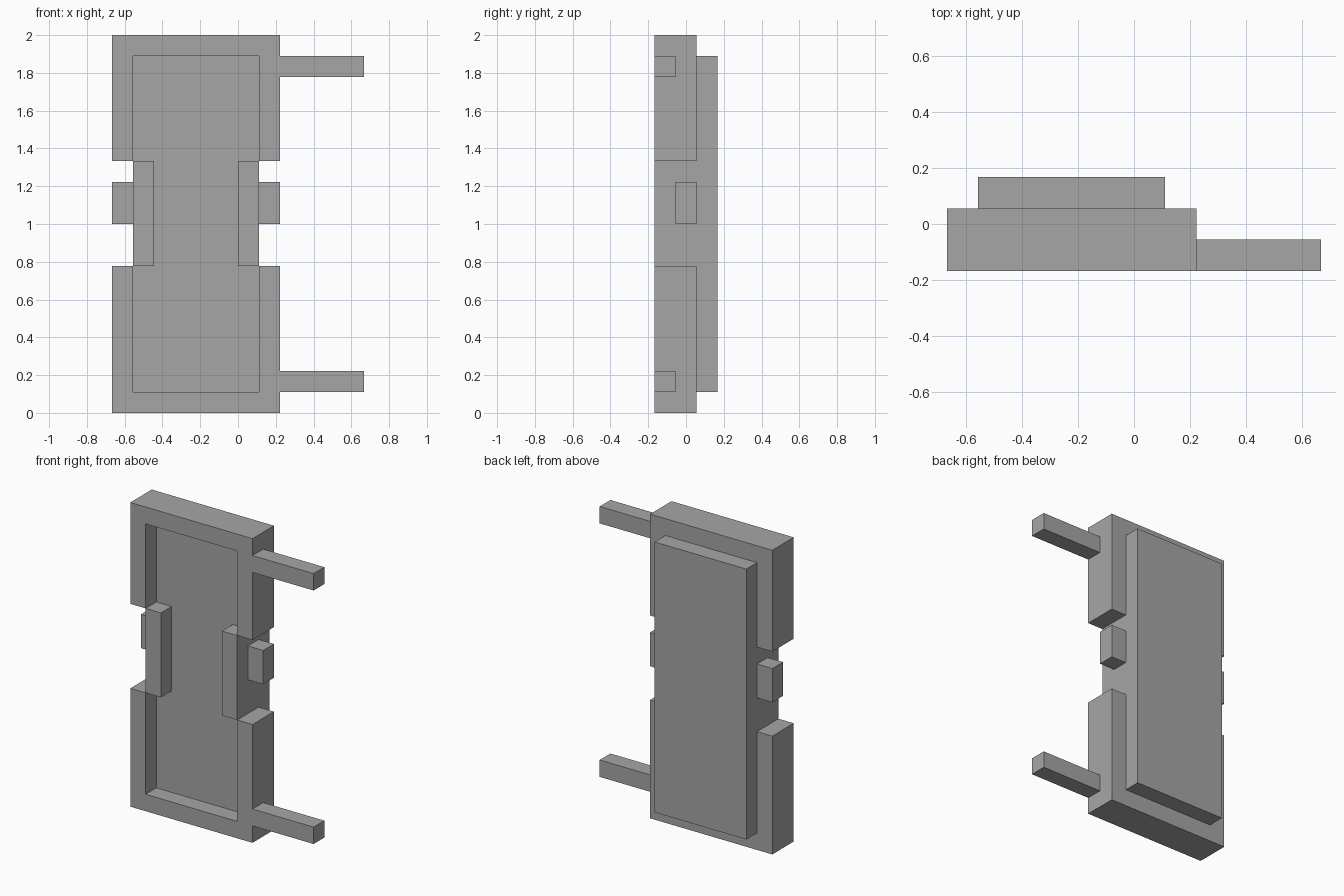
import bpy
import bmesh
from mathutils import Vector

U = 1 / 9                          # grid module of the whole model
ORIGIN = Vector((6, 1.5, 0))       # module offset that centres the model

if "Cube" in bpy.data.objects:
    bpy.data.objects.remove(bpy.data.objects["Cube"], do_unlink=True)

grey = bpy.data.materials.new("plain grey")
grey.use_nodes = True
colour = (0.38, 0.38, 0.38, 1)
grey.diffuse_color = colour
grey.node_tree.nodes["Principled BSDF"].inputs["Base Color"].default_value = colour


def prism(name, profile, y0, y1):
    """Extrude an x-z profile from y0 to y1, all in modules."""
    bm = bmesh.new()
    face = bm.faces.new([bm.verts.new((Vector((x, y0, z)) - ORIGIN) * U) for x, z in profile])
    side = bmesh.ops.extrude_face_region(bm, geom=[face])["geom"]
    verts = [v for v in side if isinstance(v, bmesh.types.BMVert)]
    bmesh.ops.translate(bm, verts=verts, vec=(0, (y1 - y0) * U, 0))
    bmesh.ops.recalc_face_normals(bm, faces=bm.faces)
    mesh = bpy.data.meshes.new(name)
    bm.to_mesh(mesh)
    bm.free()
    mesh.materials.append(grey)
    obj = bpy.data.objects.new(name, mesh)
    bpy.context.collection.objects.link(obj)
    return obj


def block(name, x0, x1, y0, y1, z0, z1):
    return prism(name, [(x0, z0), (x1, z0), (x1, z1), (x0, z1)], y0, y1)


def frame(name, outer, inner, end):
    """U-shaped half of the frame: closed at outer, open at end."""
    prism(name, [(0, outer), (8, outer), (8, end), (7, end),
                 (7, inner), (1, inner), (1, end), (0, end)], 0, 2)


# Frame halves, with a gap between them
frame("lower_frame", 0, 1, 7)
frame("upper_frame", 18, 17, 12)

# Panel set into the frame and standing proud at the back
block("back_panel", 1, 7, 1, 3, 1, 17)

# Grip bars and side tabs in the gap, on both sides
for side, bar_x, tab_x in (("right", 1, 0), ("left", 6, 7)):
    block(side + "_grip_bar", bar_x, bar_x + 1, 0, 1, 7, 12)
    block(side + "_side_tab", tab_x, tab_x + 1, 1, 2, 9, 11)

# Arms reaching out to the left
for level, z in (("lower", 1), ("upper", 16)):
    block(level + "_arm", 8, 12, 0, 1, z, z + 1)
